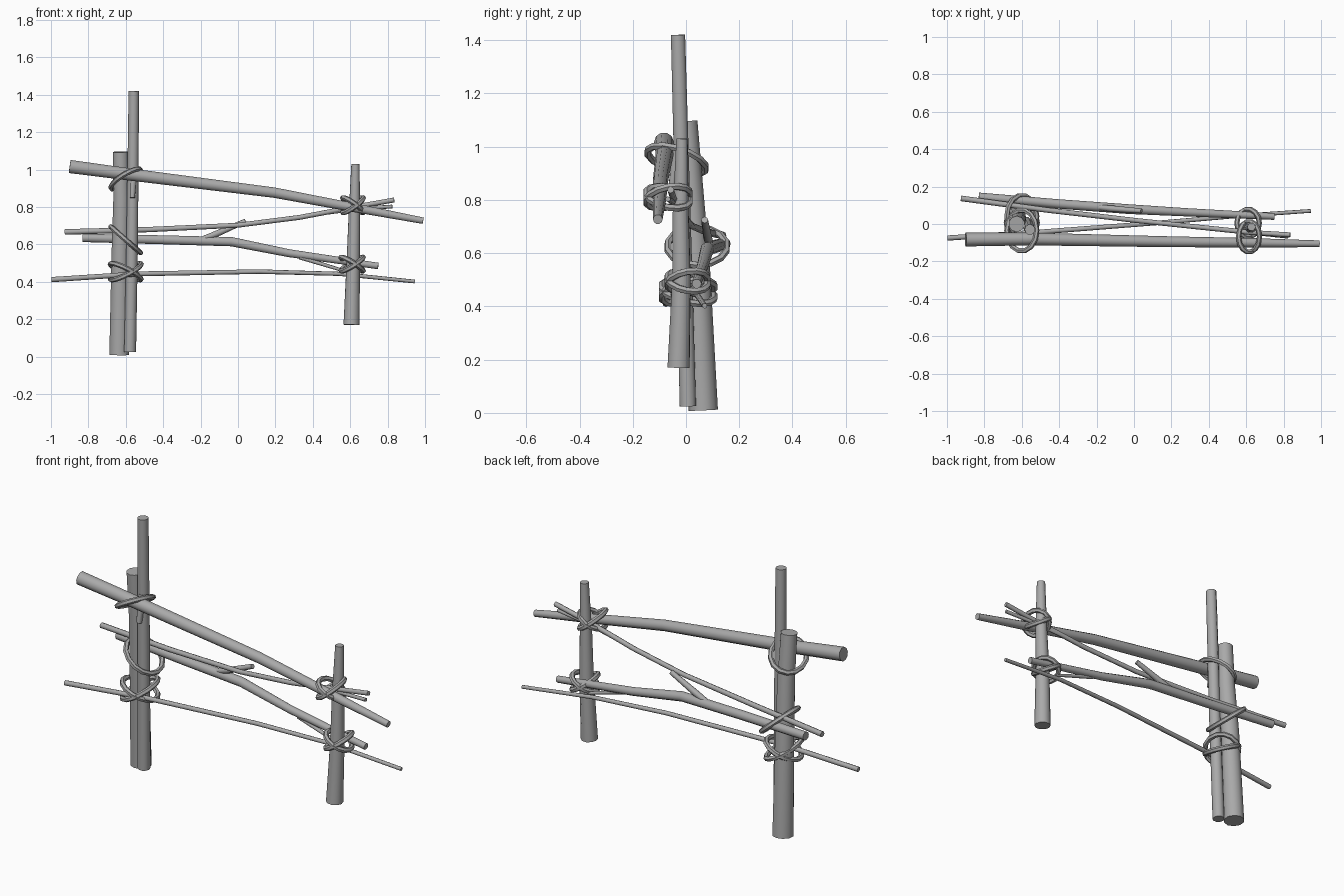
import bpy
from math import cos, sin, pi, radians

if "Cube" in bpy.data.objects:
    bpy.data.objects.remove(bpy.data.objects["Cube"], do_unlink=True)

wood = bpy.data.materials.new("grey wood")
wood.use_nodes = True
GREY = (0.4, 0.4, 0.4, 1)
wood.diffuse_color = GREY
wood.node_tree.nodes["Principled BSDF"].inputs["Base Color"].default_value = GREY


def tube(name, points, closed=False, resolution=2):
    """Round tube through (x, y, z, radius) points."""
    curve = bpy.data.curves.new(name, "CURVE")
    curve.dimensions = "3D"
    curve.bevel_depth = 1
    curve.bevel_resolution = resolution
    curve.use_fill_caps = not closed
    spline = curve.splines.new("POLY")
    spline.points.add(len(points) - 1)
    for p, (x, y, z, r) in zip(spline.points, points):
        p.co = (x, y, z, 1)
        p.radius = r
    spline.use_cyclic_u = closed
    curve.materials.append(wood)
    obj = bpy.data.objects.new(name, curve)
    bpy.context.collection.objects.link(obj)
    bpy.ops.object.select_all(action="DESELECT")
    obj.select_set(True)
    bpy.context.view_layer.objects.active = obj
    bpy.ops.object.convert(target="MESH")
    bpy.ops.object.shade_smooth_by_angle(angle=radians(50))
    return obj


def lashing(name, centre, u, v, r=0.014, steps=14):
    """Tilted oval rope loop spanned by the half axes u and v."""
    points = []
    for i in range(steps):
        a = 2 * pi * i / steps
        points.append([c + p * cos(a) + q * sin(a) for c, p, q in zip(centre, u, v)] + [r])
    tube(name, points, closed=True, resolution=1)


# Upright posts
tube("left_thick_post", [(-.635, .065, .01, .055), (-.628, .04, .55, .05),
                         (-.622, .018, .85, .046), (-.627, .0, 1.095, .043)], resolution=3)
tube("left_tall_post", [(-.577, .007, .025, .032), (-.566, -.008, .6, .031),
                        (-.557, -.03, 1.42, .028)], resolution=3)
tube("left_post_stub", [(-.558, -.03, 1.0, .022), (-.565, -.052, .85, .014)])
tube("right_post", [(.607, -.028, .17, .043), (.616, -.017, .5, .036),
                    (.622, -.02, .75, .031), (.628, -.015, 1.03, .022)], resolution=3)

# Long rails
tube("top_rail", [(-.9, -.083, 1.017, .037), (-.56, -.08, .972, .034), (.195, -.095, .877, .029),
                  (.62, -.1, .797, .025), (.99, -.106, .727, .018)], resolution=3)
tube("middle_rail", [(-.83, .145, .635, .023), (-.4, .107, .625, .025), (-.035, .08, .615, .026),
                     (.275, .063, .553, .022), (.75, .04, .485, .018)], resolution=3)
tube("middle_rail_twig", [(-.2, .09, .625, .014), (-.12, .082, .655, .017), (.04, .07, .725, .013)])
tube("middle_rail_side_twig", [(.33, .055, .532, .012), (.58, .045, .455, .008)])

# Thin sticks
tube("upper_stick", [(-.925, .137, .667, .015), (-.47, .075, .68, .014), (0, .02, .703, .013),
                     (.33, -.015, .745, .013), (.62, -.045, .8, .013), (.835, -.058, .838, .013)])
tube("upper_stick_fork", [(.45, -.025, .765, .009), (.65, -.05, .792, .01), (.825, -.068, .803, .01)])
tube("lower_stick", [(-.997, -.075, .412, .014), (-.53, -.045, .443, .013), (.115, .005, .455, .012),
                     (.54, .042, .443, .011), (.945, .07, .402, .01)])

# Rope lashings
lashing("top_left_rope", (-.6, -.035, .95), (.08, 0, .045), (0, .11, -.03))
lashing("middle_left_rope", (-.6, .042, .625), (.08, 0, -.07), (0, .112, 0))
for side in (-1, 1):
    label = "a" if side < 0 else "b"
    lashing("lower_left_rope_" + label, (-.6, .007, .455), (.083, 0, .04 * side), (0, .1, .02 * side))
    lashing("top_right_rope_" + label, (.615, -.068, .81), (.056, 0, .038 * side), (0, .082, .015 * side))
    lashing("lower_right_rope_" + label, (.61, .005, .495), (.06, 0, .036 * side), (0, .075, .012 * side))
